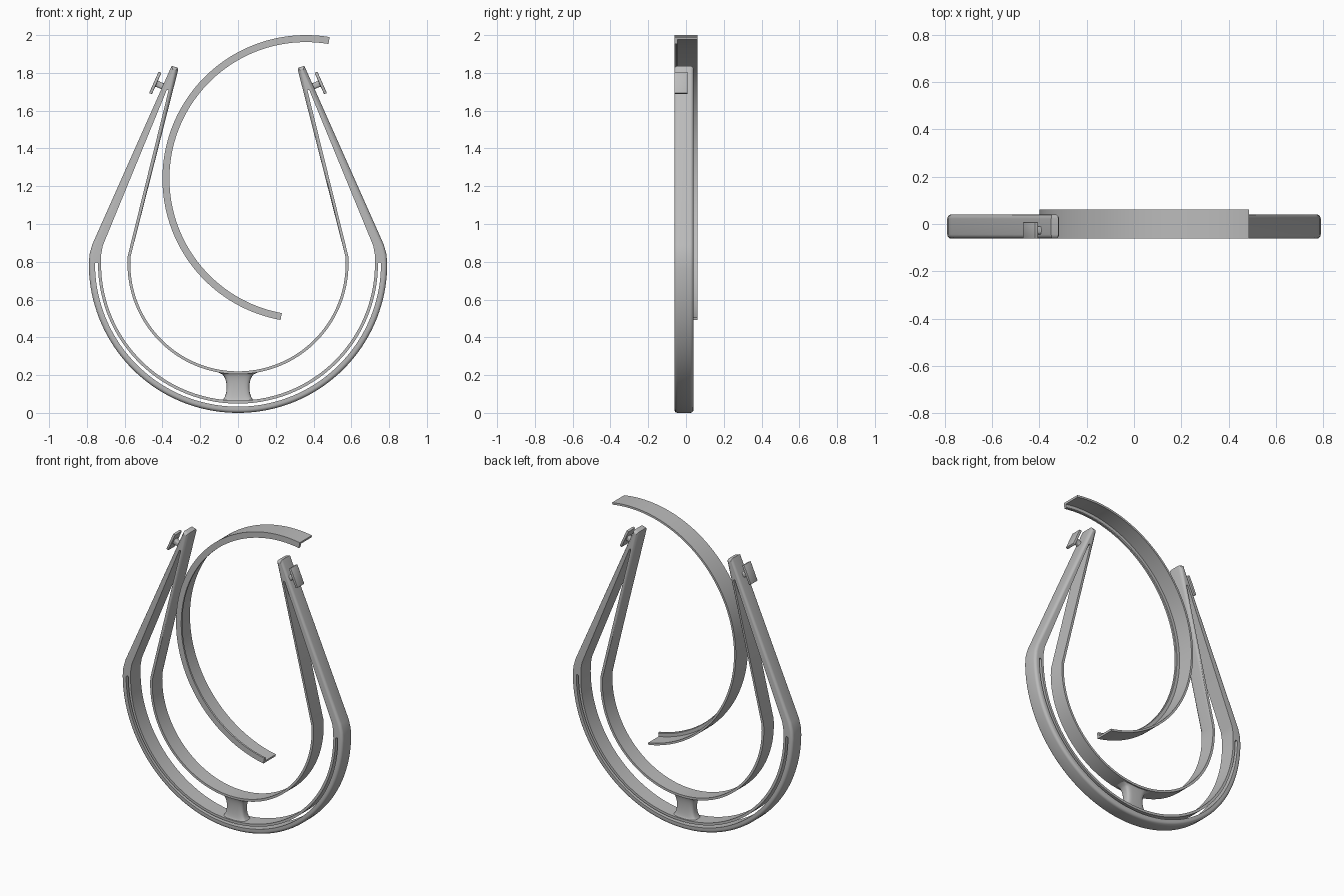
import bpy, bmesh, math
from math import sin, cos, pi, radians, sqrt

if "Cube" in bpy.data.objects:
    bpy.data.objects.remove(bpy.data.objects["Cube"])

grey = bpy.data.materials.new("plain grey")
grey.use_nodes = True
grey.diffuse_color = (0.5, 0.5, 0.5, 1)
grey.node_tree.nodes["Principled BSDF"].inputs["Base Color"].default_value = (0.5, 0.5, 0.5, 1)

FRONT, BACK = -0.062, 0.04      # depth range of the frame
MID = (FRONT + BACK) / 2
HUB = 0.79                      # height of the arc centre
LEAN = -0.418                   # tilt of the straps


def finish(bm, name):
    bmesh.ops.recalc_face_normals(bm, faces=bm.faces)
    mesh = bpy.data.meshes.new(name)
    bm.to_mesh(mesh)
    bm.free()
    mesh.materials.append(grey)
    obj = bpy.data.objects.new(name, mesh)
    bpy.context.collection.objects.link(obj)
    bpy.ops.object.select_all(action='DESELECT')
    obj.select_set(True)
    bpy.context.view_layer.objects.active = obj
    bpy.ops.object.shade_smooth_by_angle(angle=radians(32))
    return obj


def bridge_rings(bm, a, b):
    for i in range(len(a)):
        j = (i + 1) % len(a)
        bm.faces.new((a[i], a[j], b[j], b[i]))


def loft(rings, name):
    """Skin a row of closed rings and cap both ends."""
    bm = bmesh.new()
    loops = [[bm.verts.new(p) for p in ring] for ring in rings]
    for a, b in zip(loops, loops[1:]):
        bridge_rings(bm, a, b)
    bm.faces.new(loops[0])
    bm.faces.new(loops[-1])
    return finish(bm, name)


def u_loop(r_out, corners, r_in, steps=48):
    """Closed U outline: outer arc, corner points, inner arc, then mirrored."""
    def arc(r):
        return [(r * sin(i / steps * pi / 2), HUB - r * cos(i / steps * pi / 2))
                for i in range(steps + 1)]
    half = arc(r_out) + corners + arc(r_in)[::-1]
    return half + [(-x, z) for x, z in half[-2:0:-1]]


def inset(loop, amount):
    """Move the outward-facing part of an outline inward."""
    result = []
    n = len(loop)
    for i, (x, z) in enumerate(loop):
        (ax, az), (bx, bz) = loop[i - 1], loop[(i + 1) % n]
        dx, dz = bx - ax, bz - az
        size = sqrt(dx * dx + dz * dz)
        on_rim = i <= n * 0.26 or i >= n * 0.74
        k = amount / size if on_rim else 0
        result.append((x - dz * k, z + dx * k))
    return result


def neck(name, length, waist, flare, power):
    """Column along z that flares out with a round fillet at both ends."""
    rings = []
    for k in range(17):
        t = -1 + k / 8
        grow = 1 - sqrt(max(0, 1 - t * t))
        a, b = (w + f * grow for w, f in zip(waist, flare))
        ring = []
        for i in range(32):
            c, s = cos(i * pi / 16), sin(i * pi / 16)
            ring.append((a * math.copysign(abs(c) ** power, c),
                         b * math.copysign(abs(s) ** power, s), t * length / 2))
        rings.append(ring)
    return loft(rings, name)


# Frame: one U-shaped plate with a rounded rim, a long window and a thin slot
rim = u_loop(0.79, [(0.786, 0.84), (0.772, 0.89), (0.358, 1.822), (0.35, 1.837),
                    (0.32, 1.828), (0.317, 1.815), (0.568, 0.83)], 0.57)
window = u_loop(0.725, [(0.724, 0.84), (0.716, 0.885), (0.377, 1.71),
                        (0.367, 1.71), (0.584, 0.83)], 0.585)
slot = u_loop(0.757, [(0.754, 0.797), (0.744, 0.797)], 0.741)

ROUND = 0.018
profile = []
for k in range(6):
    a = k / 5 * pi / 2
    profile.append((ROUND * (1 - sin(a)), FRONT + ROUND * (1 - cos(a))))
profile += [(d, FRONT + BACK - y) for d, y in reversed(profile)]

bm = bmesh.new()
caps = ([], [])
for loop, layers in ((rim, profile), (window, [(0, FRONT), (0, BACK)]),
                     (slot, [(0, FRONT), (0, BACK)])):
    rows = []
    for d, y in layers:
        outline = inset(loop, d) if d else loop
        rows.append([bm.verts.new((x, y, z)) for x, z in outline])
    for a, b in zip(rows, rows[1:]):
        bridge_rings(bm, a, b)
    for cap, row in zip(caps, (rows[0], rows[-1])):
        cap += [bm.edges.get((row[i - 1], row[i])) for i in range(len(row))]
for cap, side in zip(caps, (-1, 1)):
    bmesh.ops.triangle_fill(bm, edges=cap, use_beauty=True, normal=(0, side, 0))
bmesh.ops.remove_doubles(bm, verts=bm.verts, dist=0.00001)
finish(bm, "frame")

# Flared post joining the inner and outer bands
post = neck("centre_post", 0.156, (0.06, 0.032), (0.042, 0.017), 0.5)
post.location = (0, MID, 0.135)

# Hooks: a small plate on a flared stem at the top of each strap
for side, label in ((1, "left"), (-1, "right")):
    stem = neck(label + "_hook_stem", 0.055, (0.016, 0.016), (0.01, 0.01), 0.6)
    stem.location = (side * 0.412, -0.027, 1.735)
    stem.rotation_euler = (0, side * (LEAN + pi / 2), 0)

    bm = bmesh.new()
    bmesh.ops.create_cube(bm, size=1)
    bmesh.ops.scale(bm, vec=(0.016, 0.07, 0.124), verts=bm.verts)
    bmesh.ops.bevel(bm, geom=bm.edges[:], offset=0.003, segments=2,
                    affect='EDGES', profile=0.5)
    plate = finish(bm, label + "_hook_plate")
    plate.location = (side * 0.438, FRONT + 0.035, 1.747)
    plate.rotation_euler = (0, side * LEAN, 0)

# Loose curved strip with an inward lip along its front edge
section = [(0.76, -0.062), (0.76, 0.062), (0.747, 0.062), (0.747, -0.046),
           (0.727, -0.046), (0.723, -0.05), (0.723, -0.062)]
rings = []
for k in range(97):
    a = radians(80.5 + k / 96 * 179.3)
    rings.append([(0.36 + r * cos(a), y, 1.24 + r * sin(a)) for r, y in section])
loft(rings, "curved_strip")
